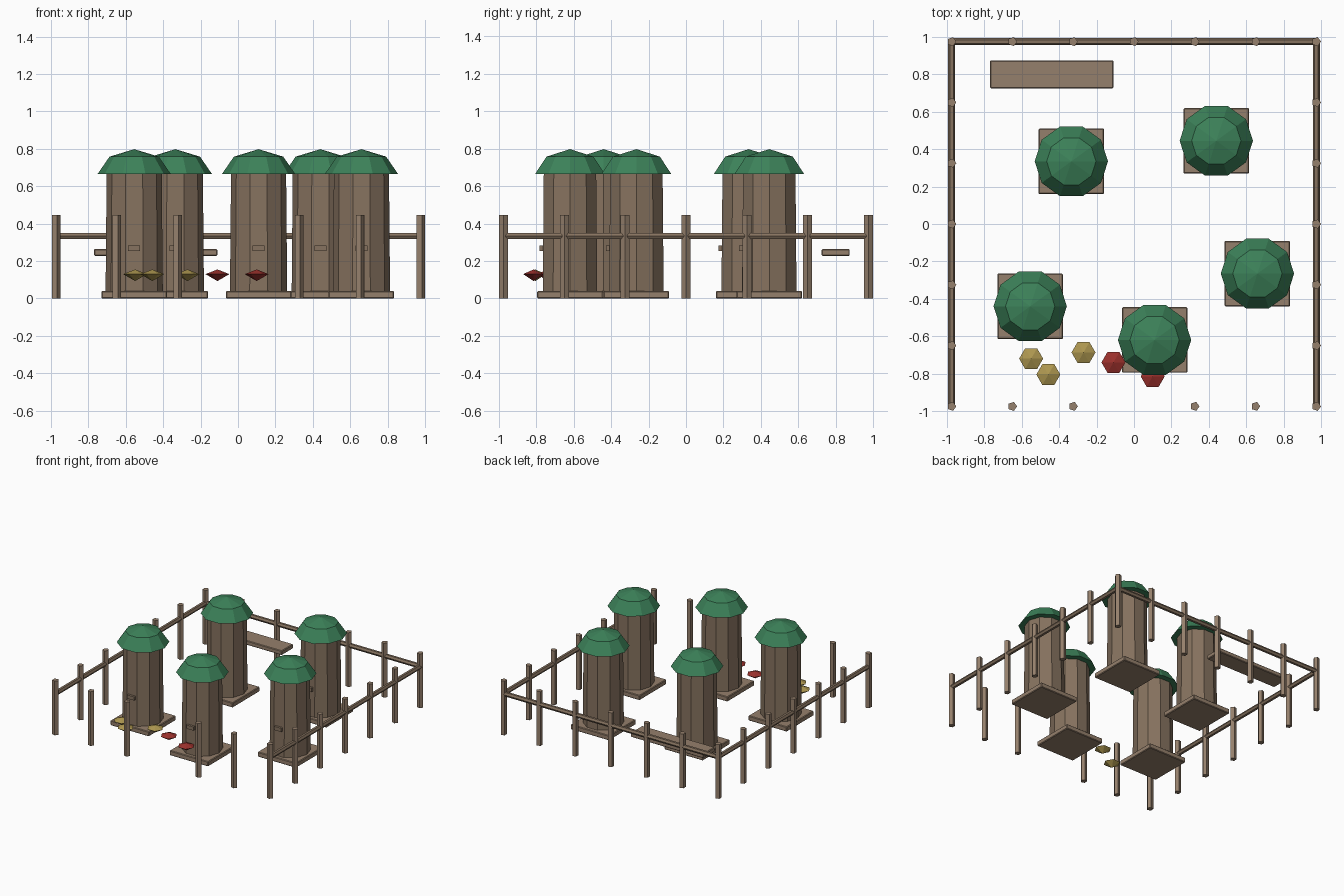
import bpy, bmesh, math
from mathutils import Matrix, Vector

if "Cube" in bpy.data.objects:
    bpy.data.objects.remove(bpy.data.objects["Cube"])


def mat(name, rgb):
    m = bpy.data.materials.new(name)
    m.diffuse_color = (*rgb, 1)
    m.use_nodes = True
    m.node_tree.nodes["Principled BSDF"].inputs["Base Color"].default_value = m.diffuse_color
    return m


BARK = mat("bark", (0.24, 0.17, 0.115))
WOOD = mat("wood", (0.30, 0.215, 0.15))
GREEN = mat("green", (0.045, 0.22, 0.10))
YELLOW = mat("yellow", (0.42, 0.31, 0.08))
RED = mat("red", (0.33, 0.03, 0.025))


def finish(bm, name, m):
    bmesh.ops.recalc_face_normals(bm, faces=bm.faces)
    me = bpy.data.meshes.new(name)
    bm.to_mesh(me)
    bm.free()
    me.materials.append(m)
    ob = bpy.data.objects.new(name, me)
    bpy.context.collection.objects.link(ob)
    return ob


def lathe(name, profile, n, loc, m):
    """Flat-sided solid of revolution; radius 0 makes a tip, open ends are capped."""
    bm = bmesh.new()
    rings = []
    for r, z in profile:
        k = n if r > 0 else 1
        rings.append([bm.verts.new((r * math.cos(math.tau * i / n), r * math.sin(math.tau * i / n), z))
                      for i in range(k)])
    for a, b in zip(rings, rings[1:]):
        for i in range(n):
            j = (i + 1) % n
            quad = [a[i % len(a)], a[j % len(a)], b[j % len(b)], b[i % len(b)]]
            bm.faces.new(list(dict.fromkeys(quad)))
    for ring in (rings[0], rings[-1]):
        if len(ring) > 1:
            bm.faces.new(ring)
    ob = finish(bm, name, m)
    ob.location = loc
    return ob


def box(name, size, loc, m, bevel=0.0):
    bm = bmesh.new()
    bmesh.ops.create_cube(bm, size=1, matrix=Matrix.Diagonal((*size, 1)))
    if bevel:
        bmesh.ops.bevel(bm, geom=bm.edges[:], offset=bevel, segments=1, affect='EDGES')
    ob = finish(bm, name, m)
    ob.location = loc
    return ob


# Hives: square base, ten-sided trunk, entrance slot, faceted dome roof
HIVES = [(-0.335, 0.335), (0.44, 0.445), (0.66, -0.265), (-0.555, -0.44), (0.11, -0.62)]
for x, y in HIVES:
    box("hive_base", (0.35, 0.35, 0.04), (x, y, 0.02), WOOD, 0.005)
    lathe("hive_body", [(0.153, 0.04), (0.147, 0.70)], 10, (x, y, 0), BARK)
    box("hive_entrance", (0.064, 0.03, 0.03), (x, y - 0.147, 0.268), BARK)
    lathe("hive_roof", [(0.196, 0.665), (0.132, 0.758), (0, 0.798)], 10, (x, y, 0), GREEN)

# Fence posts on all four sides, with a gap at the front centre
E = 0.975
steps = [E * i / 3 for i in range(-3, 4)]
spots = {(x, y) for x in steps for y in (-E, E)} | {(x, y) for x in (-E, E) for y in steps}
for x, y in sorted(spots):
    if x == 0 and y < 0:
        continue
    lathe("fence_post", [(0.025, 0), (0.025, 0.445)], 5, (x, y, 0), WOOD)

# Rails along the left, right and back
def rail(name, a, b):
    a, b = Vector(a), Vector(b)
    ob = lathe(name, [(0.019, 0), (0.019, (b - a).length)], 6, a, BARK)
    ob.rotation_euler = (b - a).to_track_quat('Z', 'Y').to_euler()


Z = 0.334
rail("rail_left", (-E, -E, Z), (-E, E, Z))
rail("rail_right", (E, -E, Z), (E, E, Z))
rail("rail_back", (-E, E, Z), (E, E, Z))

# Bench plank at the back
box("bench_plank", (0.66, 0.15, 0.036), (-0.44, 0.80, 0.246), WOOD, 0.005)

# Flower heads
FLOWERS = [(-0.55, -0.72, YELLOW), (-0.458, -0.805, YELLOW), (-0.27, -0.687, YELLOW),
           (-0.11, -0.74, RED), (0.10, -0.815, RED)]
for x, y, m in FLOWERS:
    lathe("flower_head", [(0, 0.093), (0.064, 0.13), (0, 0.155)], 6, (x, y, 0), m)
